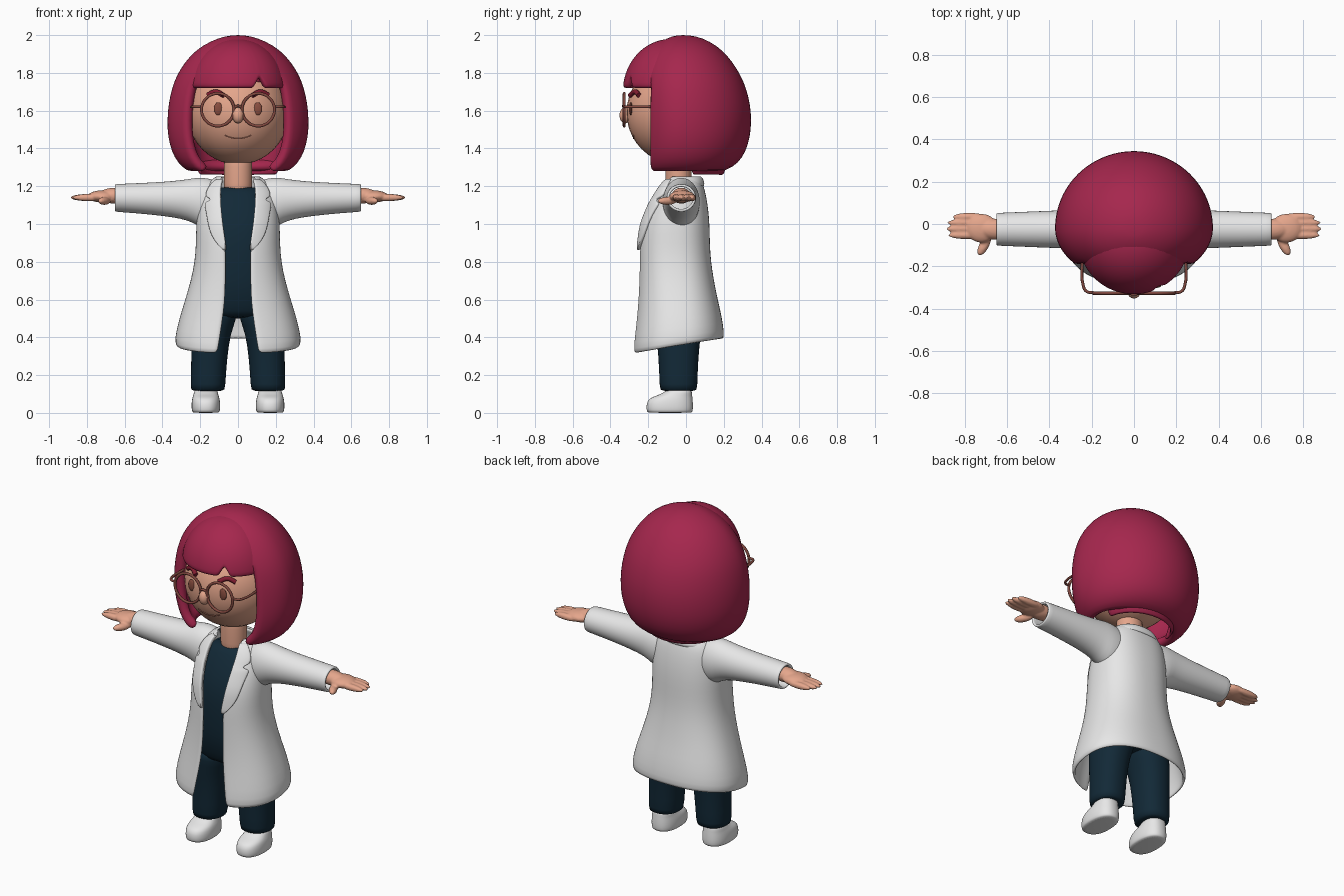
import bpy, bmesh
from math import sin, cos, pi, asin, sqrt, radians
from mathutils import Matrix, Vector

cube = bpy.data.objects.get("Cube")
if cube:
    bpy.data.objects.remove(cube, do_unlink=True)


def material(name, rgb, rough=0.6):
    m = bpy.data.materials.new(name)
    m.use_nodes = True
    m.diffuse_color = (*rgb, 1)
    bsdf = m.node_tree.nodes["Principled BSDF"]
    bsdf.inputs["Base Color"].default_value = (*rgb, 1)
    bsdf.inputs["Roughness"].default_value = rough
    return m


HAIR = material("crimson hair", (0.38, 0.02, 0.075))
BROW = material("dark red brow", (0.22, 0.012, 0.03))
SKIN = material("skin", (0.78, 0.38, 0.26))
LIP = material("lip line", (0.42, 0.16, 0.11))
EYE = material("brown eye", (0.25, 0.075, 0.05))
FRAME = material("copper frame", (0.22, 0.065, 0.05))
WHITE = material("white cloth", (0.8, 0.8, 0.8))
TEAL = material("dark teal cloth", (0.006, 0.022, 0.038))


def modifier(obj, kind, **props):
    mod = obj.modifiers.new(kind.title(), kind)
    for key, value in props.items():
        setattr(mod, key, value)


def place(name, data, mat, mirror=False):
    data.materials.append(mat)
    obj = bpy.data.objects.new(name, data)
    bpy.context.collection.objects.link(obj)
    if mirror:
        modifier(obj, 'MIRROR')
    return obj


def mesh_object(name, bm, mat, mirror=False):
    me = bpy.data.meshes.new(name)
    for f in bm.faces:
        f.smooth = True
    bm.to_mesh(me)
    bm.free()
    return place(name, me, mat, mirror)


def sheet(name, fn, rows, cols, mat, wrap=False, keep=None, caps=False,
          thick=0, mirror=False, sub=1):
    """Grid surface from fn(row, col), with optional caps and thickness."""
    bm = bmesh.new()
    v = [[bm.verts.new(fn(i, j)) for j in range(cols)] for i in range(rows)]
    for i in range(rows - 1):
        for j in range(cols if wrap else cols - 1):
            if keep is None or keep(i, j):
                k = (j + 1) % cols
                bm.faces.new((v[i][j], v[i][k], v[i + 1][k], v[i + 1][j]))
    if caps:
        if caps != "top":
            bm.faces.new(v[0][::-1])
        bm.faces.new(v[-1])
    loose = [p for p in bm.verts if not p.link_faces]
    bmesh.ops.delete(bm, geom=loose, context='VERTS')
    obj = mesh_object(name, bm, mat, mirror)
    if thick:
        modifier(obj, 'SOLIDIFY', thickness=thick, offset=-1)
    if sub:
        modifier(obj, 'SUBSURF', levels=sub, render_levels=sub)
    return obj


def loft(name, rows, mat, n=48, p=1.0, yc=None, **kw):
    """Stacked ovals: (z, half width, front y, back y, front gap, slope, centre x)."""
    rows = [tuple(r) + (0,) * (7 - len(r)) for r in rows]
    closed = not any(r[4] for r in rows)

    def point(i, j):
        z, rx, yf, yb, gap, slope, cx = rows[i]
        mid = (yf + yb) / 2 if yc is None else yc
        a = asin(min(1, (gap / rx) ** (1 / p))) if gap else 0
        t = a + (2 * pi - 2 * a) * j / (n if closed else n - 1)
        s, c = sin(t), cos(t)
        x = cx + rx * abs(s) ** p * (1 if s > 0 else -1)
        y = mid - (mid - yf) * c ** p if c > 0 else mid + (yb - mid) * (-c) ** p
        return x, y, z + slope * y
    return sheet(name, point, len(rows), n, mat, wrap=closed, **kw)


def blob(bm, centre, radii, spin=0):
    m = (Matrix.Translation(centre) @ Matrix.Rotation(radians(spin), 4, 'Z')
         @ Matrix.Diagonal((*radii, 1)))
    bmesh.ops.create_uvsphere(bm, u_segments=32, v_segments=20, radius=1, matrix=m)


def ellipsoid(name, centre, radii, mat, mirror=False):
    bm = bmesh.new()
    blob(bm, centre, radii)
    return mesh_object(name, bm, mat, mirror)


def wire(name, points, radius, mat, mirror=False, cyclic=False):
    cu = bpy.data.curves.new(name, 'CURVE')
    cu.dimensions = '3D'
    cu.bevel_depth = radius
    cu.bevel_resolution = 3
    cu.resolution_u = 6
    cu.use_fill_caps = True
    sp = cu.splines.new('BEZIER')
    sp.bezier_points.add(len(points) - 1)
    for bp, co in zip(sp.bezier_points, points):
        bp.co = co
        bp.handle_left_type = bp.handle_right_type = 'AUTO'
    sp.use_cyclic_u = cyclic
    return place(name, cu, mat, mirror)


# Head and face
HC, HR = Vector((0, -0.04, 1.59)), (0.27, 0.275, 0.275)


def face_point(x, z, lift=0.0):
    d = 1 - (x / HR[0]) ** 2 - ((z - HC.z) / HR[2]) ** 2
    return x, HC.y - HR[1] * sqrt(max(d, 0)) - lift, z


ellipsoid("head", HC, HR, SKIN)
loft("neck", [(z, 0.075, -0.11, 0.03) for z in (1.12, 1.22, 1.3, 1.4)], SKIN, n=24, caps=True)
ellipsoid("nose", (0, -0.322, 1.575), (0.03, 0.03, 0.042), SKIN)
ellipsoid("eyes", face_point(0.105, 1.61), (0.023, 0.009, 0.034), EYE, True)
wire("eyebrows", [face_point(x, z, 0.008) for x, z in
                  ((0.075, 1.68), (0.12, 1.7), (0.16, 1.682))], 0.013, BROW, True)
wire("mouth", [face_point(0.014 * k, 1.452 + 0.0007 * k * k) for k in range(-5, 6)], 0.003, LIP)

# Glasses
wire("glasses_rims", [(0.107 + 0.086 * cos(k * pi / 8), -0.327, 1.605 + 0.086 * sin(k * pi / 8))
                      for k in range(16)], 0.008, FRAME, True, True)
wire("glasses_bridge", [(-0.024, -0.327, 1.615), (0, -0.332, 1.625), (0.024, -0.327, 1.615)],
     0.007, FRAME)
wire("glasses_temples", [(0.19, -0.325, 1.62), (0.225, -0.318, 1.62), (0.24, -0.29, 1.62),
                         (0.245, -0.16, 1.62)], 0.007, FRAME, True)

# Bob haircut: shell with the face opening left out
hair_rows = [
    (1.268, 0.245, -0.255, 0.17), (1.3, 0.297, -0.27, 0.25), (1.35, 0.337, -0.275, 0.3),
    (1.42, 0.363, -0.275, 0.33), (1.5, 0.376, -0.275, 0.346), (1.6, 0.373, -0.275, 0.346),
    (1.68, 0.36, -0.272, 0.33), (1.75, 0.341, -0.265, 0.308), (1.82, 0.307, -0.245, 0.272),
    (1.89, 0.255, -0.21, 0.222), (1.945, 0.19, -0.165, 0.163), (1.985, 0.105, -0.1, 0.088),
    (2.0, 0.035, -0.05, 0.02)]
loft("hair", hair_rows, HAIR, yc=-0.02, thick=0.055, caps="top",
     keep=lambda i, j: i >= 7 or 6 <= j < 42)
loft("nape_hair", [(1.255, 0.205, 0, 0.2, 0.205), (1.32, 0.23, 0, 0.22, 0.23),
                   (1.45, 0.26, 0, 0.25, 0.26)], HAIR, n=24, yc=0.03, thick=0.02)


# Fringe with a small parting notch along its lower edge
def fringe_point(i, j):
    t = radians(-105 + 210 * j / 60)
    notch = max(0, 1 - abs(0.265 * sin(t) - 0.12) / 0.032)
    low = asin((0.02 + 0.07 * notch) / 0.28)
    phi = low + (pi / 2 - 0.02 - low) * i / 14
    return (0.265 * cos(phi) * sin(t), -0.08 - 0.255 * cos(phi) * cos(t), 1.7 + 0.28 * sin(phi))


sheet("fringe", fringe_point, 15, 61, HAIR, thick=0.035)

# Shirt, trousers and shoes
loft("shirt", [
    (0.5, 0.19, -0.16, 0.09), (0.53, 0.215, -0.18, 0.11), (0.62, 0.225, -0.212, 0.125),
    (0.7, 0.215, -0.226, 0.12), (0.8, 0.2, -0.23, 0.108), (0.9, 0.195, -0.23, 0.102),
    (1.0, 0.195, -0.217, 0.1), (1.1, 0.18, -0.176, 0.09), (1.17, 0.14, -0.132, 0.06),
    (1.2, 0.1, -0.108, 0.045)], TEAL, p=0.85, caps=True)
loft("trouser_legs", [(z, rx, yf, yb, 0, 0, cx) for z, rx, yf, yb, cx in (
    (0.115, 0.088, -0.135, 0.057, 0.16), (0.125, 0.092, -0.14, 0.06, 0.16),
    (0.3, 0.095, -0.145, 0.065, 0.152), (0.42, 0.104, -0.16, 0.08, 0.143),
    (0.5, 0.115, -0.17, 0.09, 0.122), (0.56, 0.112, -0.17, 0.09, 0.114))],
    TEAL, n=28, p=0.9, caps=True, mirror=True)
loft("shoes", [(z, rx, yf, yb, 0, 0, 0.17) for z, rx, yf, yb in (
    (0, 0.066, -0.198, 0.028), (0.005, 0.073, -0.207, 0.035), (0.03, 0.077, -0.211, 0.038),
    (0.065, 0.075, -0.206, 0.036), (0.085, 0.07, -0.18, 0.034), (0.1, 0.064, -0.125, 0.032),
    (0.135, 0.06, -0.09, 0.03))], WHITE, n=32, p=0.85, caps=True, mirror=True)

# Open coat with a hem that drops towards the front
coat_rows = [
    (0.36, 0.328, -0.286, 0.2, 0.11, 0.16), (0.4, 0.336, -0.286, 0.202, 0.103, 0.14),
    (0.5, 0.312, -0.27, 0.188, 0.085, 0.1), (0.6, 0.28, -0.258, 0.166, 0.07, 0.05),
    (0.7, 0.25, -0.253, 0.148, 0.067), (0.8, 0.229, -0.252, 0.132, 0.067),
    (0.9, 0.222, -0.251, 0.126, 0.069), (1.0, 0.222, -0.24, 0.125, 0.083),
    (1.1, 0.212, -0.202, 0.116, 0.093), (1.18, 0.195, -0.155, 0.1, 0.095),
    (1.225, 0.16, -0.125, 0.085, 0.09), (1.25, 0.115, -0.1, 0.07, 0.08)]
loft("coat", coat_rows, WHITE, p=0.85, thick=0.018)
loft("collar", [(1.2, 0.165, -0.14, 0.1, 0.1), (1.235, 0.14, -0.12, 0.095, 0.095),
                (1.256, 0.112, -0.1, 0.078, 0.085)], WHITE, p=0.9, thick=0.015)


def coat_front(x, z):
    for a, b in zip(coat_rows, coat_rows[1:]):
        if a[0] <= z <= b[0]:
            k = (z - a[0]) / (b[0] - a[0])
            rx, yf, yb = (a[m] + (b[m] - a[m]) * k for m in (1, 2, 3))
            mid = (yf + yb) / 2
            return mid - (mid - yf) * max(0, 1 - min(1, x / rx) ** (2 / 0.85)) ** 0.425


# Notched lapels lying on the coat: (z, inner x, outer x)
lapel = [(0.86, 0.066, 0.078), (0.89, 0.066, 0.11), (0.94, 0.073, 0.146), (1.0, 0.082, 0.163),
         (1.06, 0.088, 0.172), (1.105, 0.092, 0.182), (1.118, 0.093, 0.178),
         (1.126, 0.093, 0.15), (1.138, 0.093, 0.152), (1.146, 0.094, 0.178),
         (1.18, 0.094, 0.172), (1.22, 0.09, 0.145), (1.245, 0.082, 0.112)]


def lapel_point(i, j):
    z, inner, outer = lapel[i]
    x = inner + (outer - inner) * j / 8
    return x, coat_front(x, z) - 0.015, z


sheet("lapels", lapel_point, len(lapel), 9, WHITE, thick=0.02, mirror=True)

# Sleeves, flared into the shoulder: (x, centre z, depth radius, height radius)
sleeve = [(0.12, 1.11, 0.095, 0.125), (0.195, 1.112, 0.1, 0.136), (0.235, 1.125, 0.096, 0.118),
          (0.3, 1.13, 0.092, 0.102), (0.4, 1.133, 0.088, 0.09), (0.52, 1.136, 0.083, 0.081),
          (0.64, 1.138, 0.078, 0.074), (0.652, 1.138, 0.077, 0.073)]


def sleeve_point(i, j):
    x, z, ry, rz = sleeve[i]
    t = 2 * pi * j / 28
    return x, -0.025 + ry * cos(t), z + rz * sin(t)


sheet("sleeves", sleeve_point, len(sleeve), 28, WHITE, wrap=True, thick=0.015, mirror=True)

# Hands: overlapping soft forms fused into one surface
bm = bmesh.new()
blob(bm, (0.65, -0.025, 1.15), (0.09, 0.05, 0.042))
blob(bm, (0.72, -0.02, 1.146), (0.075, 0.068, 0.032))
for y, reach in ((0.034, 0.858), (0.006, 0.882), (-0.023, 0.888), (-0.053, 0.878)):
    blob(bm, ((0.7 + reach) / 2, y, 1.14), ((reach - 0.7) / 2, 0.019, 0.019))
blob(bm, (0.708, -0.1, 1.122), (0.055, 0.023, 0.021), -62)
hands = mesh_object("hands", bm, SKIN)
modifier(hands, 'REMESH', mode='VOXEL', voxel_size=0.006, use_smooth_shade=True)
modifier(hands, 'SMOOTH', factor=0.5, iterations=3)
modifier(hands, 'MIRROR')
